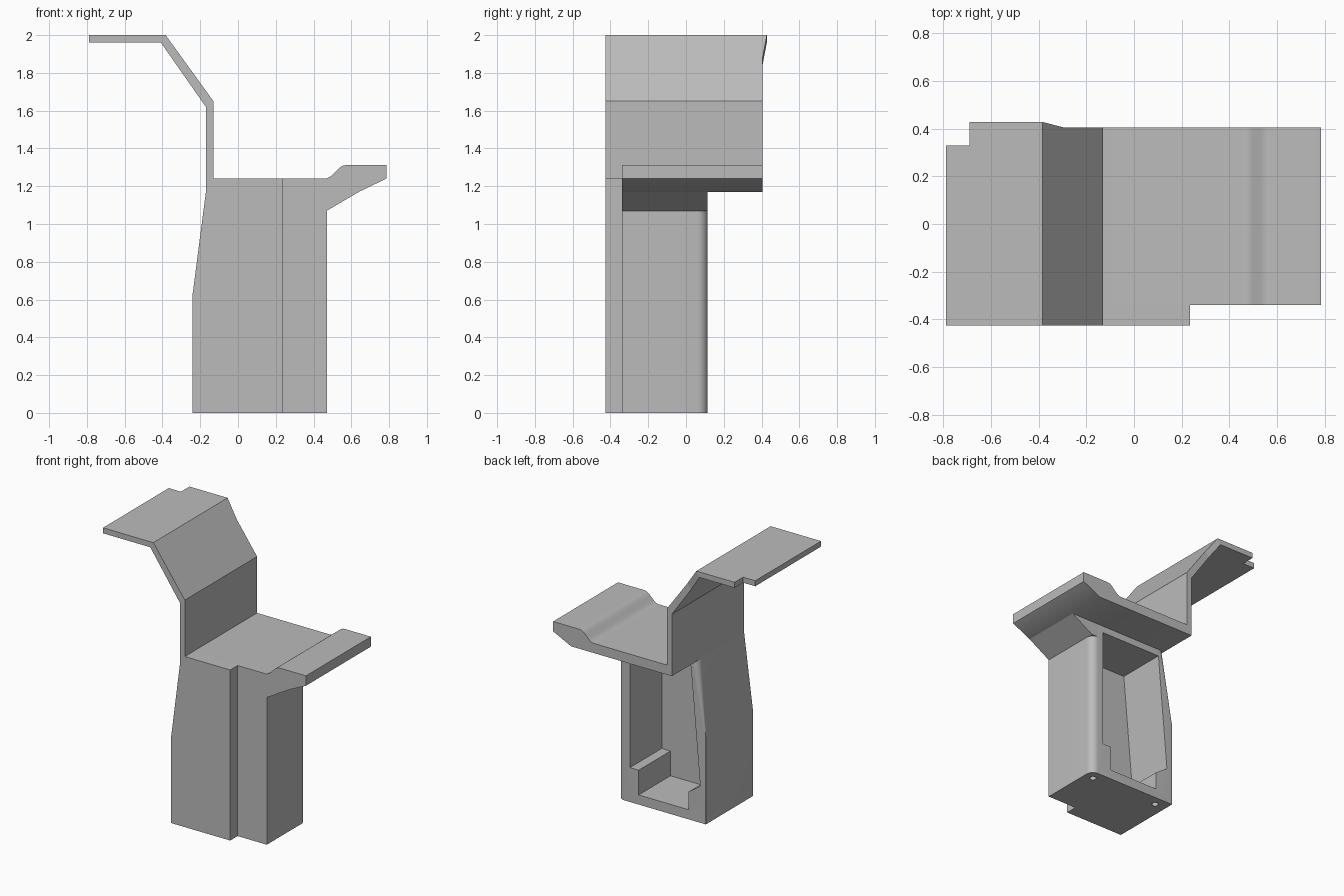
import bpy, bmesh, math
from mathutils import Vector

old = bpy.data.objects.get("Cube")
if old:
    bpy.data.objects.remove(old, do_unlink=True)

grey = bpy.data.materials.new("plain grey")
grey.use_nodes = True
COLOUR = (0.5, 0.5, 0.5, 1)
grey.diffuse_color = COLOUR
grey.node_tree.nodes["Principled BSDF"].inputs["Base Color"].default_value = COLOUR

FRONT, STEP, BACK, REAR = -0.425, -0.34, 0.115, 0.405


def loft(name, rings):
    """Skin a list of equally long point rings and cap both ends."""
    bm = bmesh.new()
    rows = [[bm.verts.new(p) for p in ring] for ring in rings]
    n = len(rows[0])
    for a, b in zip(rows, rows[1:]):
        for i in range(n):
            j = (i + 1) % n
            bm.faces.new((a[i], a[j], b[j], b[i]))
    bm.faces.new(rows[0])
    bm.faces.new(rows[-1])
    bmesh.ops.remove_doubles(bm, verts=bm.verts, dist=1e-5)
    bmesh.ops.recalc_face_normals(bm, faces=bm.faces)
    mesh = bpy.data.meshes.new(name)
    bm.to_mesh(mesh)
    bm.free()
    mesh.materials.append(grey)
    ob = bpy.data.objects.new(name, mesh)
    bpy.context.collection.objects.link(ob)
    return ob


def extrude_y(name, profile, y0, y1):
    return loft(name, [[(x, y, z) for x, z in profile] for y in (y0, y1)])


def activate(ob):
    bpy.ops.object.select_all(action='DESELECT')
    ob.select_set(True)
    bpy.context.view_layer.objects.active = ob


def smooth(ob):
    activate(ob)
    bpy.ops.object.shade_smooth_by_angle(angle=math.radians(30))


def cut(ob, cutter):
    mod = ob.modifiers.new("cut", 'BOOLEAN')
    mod.operation = 'DIFFERENCE'
    mod.solver = 'EXACT'
    mod.object = cutter
    activate(ob)
    bpy.ops.object.modifier_apply(modifier=mod.name)
    bpy.data.objects.remove(cutter, do_unlink=True)


def arc(cx, cy, r, start, steps=8):
    angles = [math.radians(start + 90 * i / steps) for i in range(steps + 1)]
    return [(cx + r * math.cos(a), cy + r * math.sin(a)) for a in angles]


# Hollow column: rounded rear corners, one side leaning in near the top
def column_ring(z, left, r):
    right, rr = 0.47, 0.055
    outline = [(left, FRONT), (0.235, FRONT), (0.235, STEP), (right, STEP)]
    outline += arc(right - rr, BACK - rr, rr, 0)
    outline += arc(left + r, BACK - r, r, 90)
    return [(x, y, z) for x, y in outline]


column = loft("column", [column_ring(0, -0.24, 0.003),
                         column_ring(0.63, -0.24, 0.003),
                         column_ring(1.17, -0.17, 0.045)])

# Rear cavity with a narrower pocket at the bottom
cavity = [(0.30, 0.07), (-0.10, 0.07), (-0.10, 0.20), (-0.195, 0.265),
          (-0.12, 1.12), (0.37, 1.12), (0.37, 0.25), (0.30, 0.25)]
cut(column, extrude_y("cavity_cutter", cavity, -0.25, 0.3))

# Screw holes in the underside
for x in (-0.15, 0.40):
    circle = [(x + 0.022 * math.cos(i * math.tau / 24),
               0.042 + 0.022 * math.sin(i * math.tau / 24)) for i in range(24)]
    cut(column, loft("hole_cutter", [[(a, b, z) for a, b in circle]
                                     for z in (-0.05, 0.15)]))
smooth(column)

# Wedge bracket under the lip
extrude_y("lip_bracket", [(0.415, 1.07), (0.47, 1.07), (0.64, 1.17), (0.415, 1.17)],
          STEP, BACK)

# Deck with a raised lip joined by an S-shaped curve
curve = []
for i in range(13):
    t = i / 12
    curve.append((0.45 + 0.13 * t, 1.24 + 0.072 * t * t * t * (10 - 15 * t + 6 * t * t)))
deck = extrude_y("deck", [(-0.17, 1.17), (0.64, 1.17), (0.785, 1.24), (0.785, 1.312)]
                 + curve[::-1] + [(-0.17, 1.24)], STEP, REAR)
smooth(deck)
extrude_y("deck_front_strip", [(-0.17, 1.17), (0.235, 1.17), (0.235, 1.24), (-0.17, 1.24)],
          FRONT, STEP)

# Bent upper panel: each station is upper point, lower point and rear edge
wide = 0.428
low_a, low_b = Vector((-0.13, 1.65)), Vector((-0.17, 1.62))
top_a, top_b = Vector((-0.383, 2.0)), Vector((-0.408, 1.96))
stations = [((-0.13, 1.24), (-0.17, 1.24), REAR),
            (low_a, low_b, REAR),
            (low_a.lerp(top_a, 0.65), low_b.lerp(top_b, 0.65), REAR),
            (top_a, top_b, wide),
            ((-0.69, 2.0), (-0.69, 1.96), wide),
            ((-0.69, 2.0), (-0.69, 1.96), 0.33),
            ((-0.788, 2.0), (-0.788, 1.96), 0.33)]
rings = [[(a[0], FRONT, a[1]), (a[0], y, a[1]), (b[0], y, b[1]), (b[0], FRONT, b[1])]
         for a, b, y in stations]


# The notch splits the flange, so the panel is two lofts that share an edge
loft("upper_panel", rings[:5])
loft("panel_flange_end", rings[5:])
